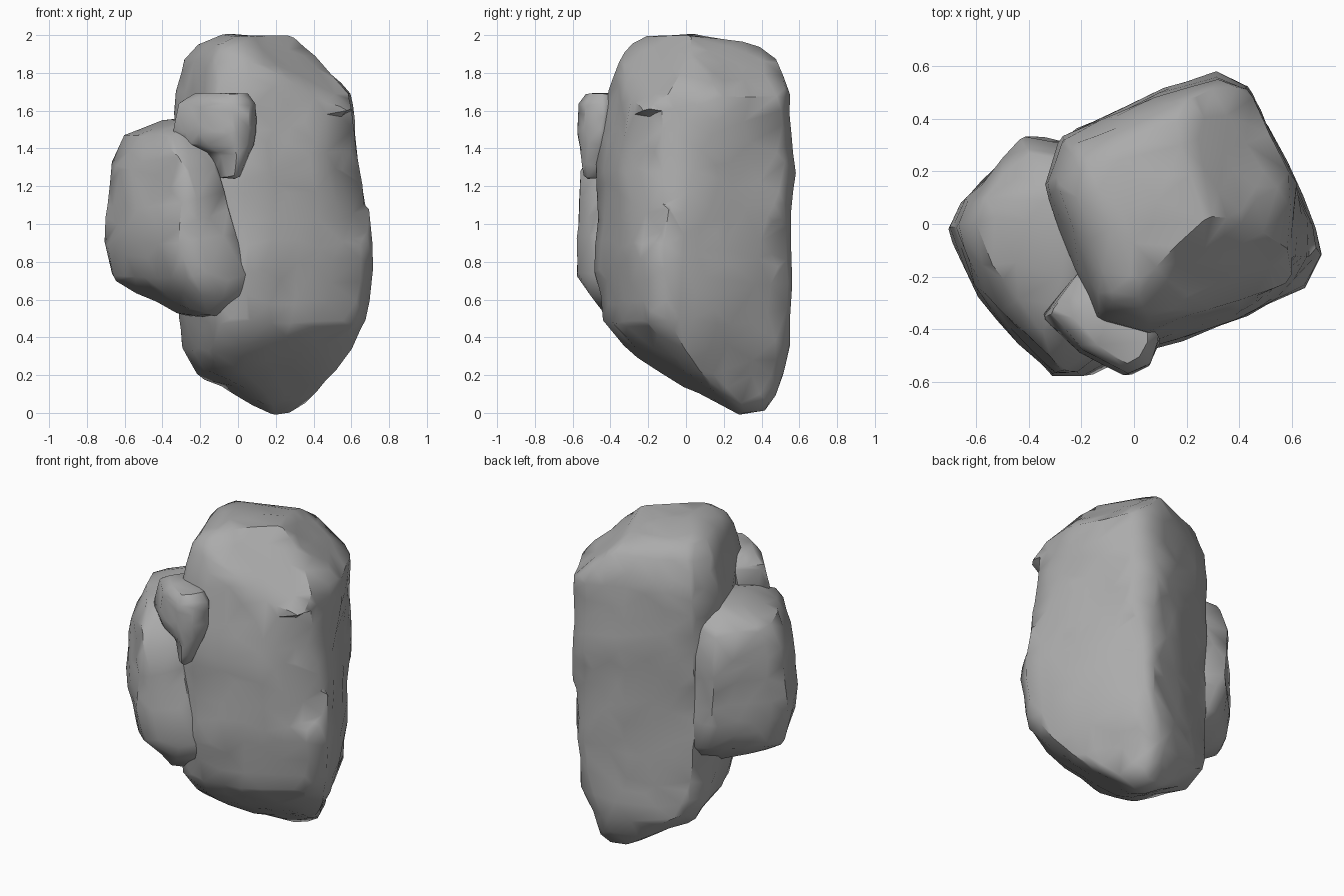
import bpy, bmesh
from mathutils import Vector, noise

cube = bpy.data.objects.get("Cube")
if cube:
    bpy.data.objects.remove(cube, do_unlink=True)

# One plain stone grey for every rock
GREY = (0.41, 0.41, 0.41, 1)
stone = bpy.data.materials.new("stone grey")
stone.use_nodes = True
stone.diffuse_color = GREY
bsdf = stone.node_tree.nodes["Principled BSDF"]
bsdf.inputs["Base Color"].default_value = GREY
bsdf.inputs["Roughness"].default_value = 0.9


def loft(bm, outline, levels):
    """Stack the outline, fitted to the x and y range of each level."""
    xs, ys = zip(*outline)
    rings = []
    for z, x0, x1, y0, y1 in levels:
        sx = (x1 - x0) / (max(xs) - min(xs))
        sy = (y1 - y0) / (max(ys) - min(ys))
        rings.append([bm.verts.new((x0 + (x - min(xs)) * sx, y0 + (y - min(ys)) * sy, z))
                      for x, y in outline])
    count = len(outline)
    for a, b in zip(rings, rings[1:]):
        for i in range(count):
            j = (i + 1) % count
            bm.faces.new((a[i], a[j], b[j], b[i]))
    bm.faces.new(rings[0])
    bm.faces.new(rings[-1])


def refine(bm, longest):
    """Split long edges until the surface is fine enough to carve."""
    bmesh.ops.triangulate(bm, faces=bm.faces[:])
    for _ in range(6):
        edges = [e for e in bm.edges if e.calc_length() > longest]
        if not edges:
            break
        bmesh.ops.subdivide_edges(bm, edges=edges, cuts=1)
        bmesh.ops.triangulate(bm, faces=bm.faces[:])


def rock(name, outline, levels, longest, rough, faces, chips=()):
    bm = bmesh.new()
    loft(bm, outline, levels)
    refine(bm, longest)
    for _ in range(2):
        bmesh.ops.smooth_vert(bm, verts=bm.verts[:], factor=0.5,
                              use_axis_x=True, use_axis_y=True, use_axis_z=True)
    bmesh.ops.recalc_face_normals(bm, faces=bm.faces[:])
    # Chisel strokes: flatten what lies outside a plane, near its centre
    for centre, normal, radius in chips:
        c, n = Vector(centre), Vector(normal).normalized()
        for v in bm.verts:
            d = (v.co - c).dot(n)
            if d > 0 and (v.co - c).length < radius:
                v.co -= n * d
    # Gentle lumps
    bm.normal_update()
    for v in bm.verts:
        lump = noise.noise(v.co * 3.5) + 0.7 * noise.noise(v.co * 8)
        v.co += v.normal * lump * rough
    mesh = bpy.data.meshes.new(name)
    bm.to_mesh(mesh)
    bm.free()
    mesh.materials.append(stone)
    obj = bpy.data.objects.new(name, mesh)
    bpy.context.collection.objects.link(obj)
    # Reduce to broad stone facets
    facets = obj.modifiers.new("facets", "DECIMATE")
    facets.ratio = min(1, faces / len(mesh.polygons))
    bpy.ops.object.select_all(action="DESELECT")
    obj.select_set(True)
    bpy.context.view_layer.objects.active = obj
    bpy.ops.object.modifier_apply(modifier="facets")
    bpy.ops.object.shade_smooth_by_angle(angle=0.7)


# Tall main boulder, tapering to a low point at the back
rock("main_boulder",
     [(-.33, .14), (-.22, -.2), (-.13, -.42), (.05, -.48), (.42, -.35), (.64, -.23),
      (.71, -.11), (.68, 0), (.44, .53), (.32, .58), (.1, .51), (-.27, .33)],
     [(2.0, -.08, .3, -.22, .1), (1.95, -.23, .56, -.31, .42), (1.88, -.29, .62, -.35, .49),
      (1.7, -.33, .71, -.41, .55), (1.3, -.34, .7, -.48, .57), (.8, -.34, .72, -.48, .56),
      (.48, -.32, .69, -.44, .555), (.34, -.31, .61, -.31, .55), (.21, -.23, .5, -.15, .52),
      (.14, -.08, .44, -.02, .5), (.05, .08, .37, .18, .46), (0, .17, .26, .28, .41)],
     .045, .013, 1000,
     [((.49, .2, 1.8), (.74, 0, .67), .8), ((.4, -.2, 1.75), (.5, -.5, .7), .7),
      ((.6, 0, 1.62), (.99, 0, .14), .55), ((.3, .48, 1.8), (.6, .3, .74), .6),
      ((-.25, -.1, 1.75), (-.9, -.4, .25), .3), ((.42, .465, .5), (.8, .6, -.05), .52),
      ((.575, -.21, 1.25), (.74, -.67, .1), .35), ((-.26, .23, .26), (-.6, .35, -.7), .5)])

# Medium boulder leaning on the side
rock("side_boulder",
     [(-.71, -.02), (-.6, -.26), (-.3, -.57), (-.18, -.57), (.02, -.46), (0, 0),
      (-.2, .3), (-.4, .32), (-.66, .08)],
     [(1.55, -.4, -.18, -.2, .15), (1.47, -.61, -.14, -.4, .28), (1.3, -.67, -.1, -.56, .33),
      (.9, -.72, .01, -.58, .33), (.72, -.66, .05, -.57, .32), (.62, -.5, .06, -.51, .24),
      (.51, -.28, -.08, -.42, .1)],
     .04, .014, 420,
     [((-.46, -.41, 1.1), (-.7, -.7, .12), .7)])

# Small stone wedged in front, pointing down
rock("wedge_stone",
     [(-.33, -.33), (-.2, -.47), (-.03, -.56), (.05, -.52), (.09, -.42), (-.1, -.25),
      (-.22, -.18)],
     [(1.69, -.23, .06, -.53, -.25), (1.64, -.32, .1, -.57, -.18), (1.48, -.35, .1, -.58, -.2),
      (1.42, -.3, .09, -.57, -.25), (1.37, -.16, .06, -.56, -.3), (1.24, -.1, .01, -.54, -.38)],
     .03, .006, 200)
